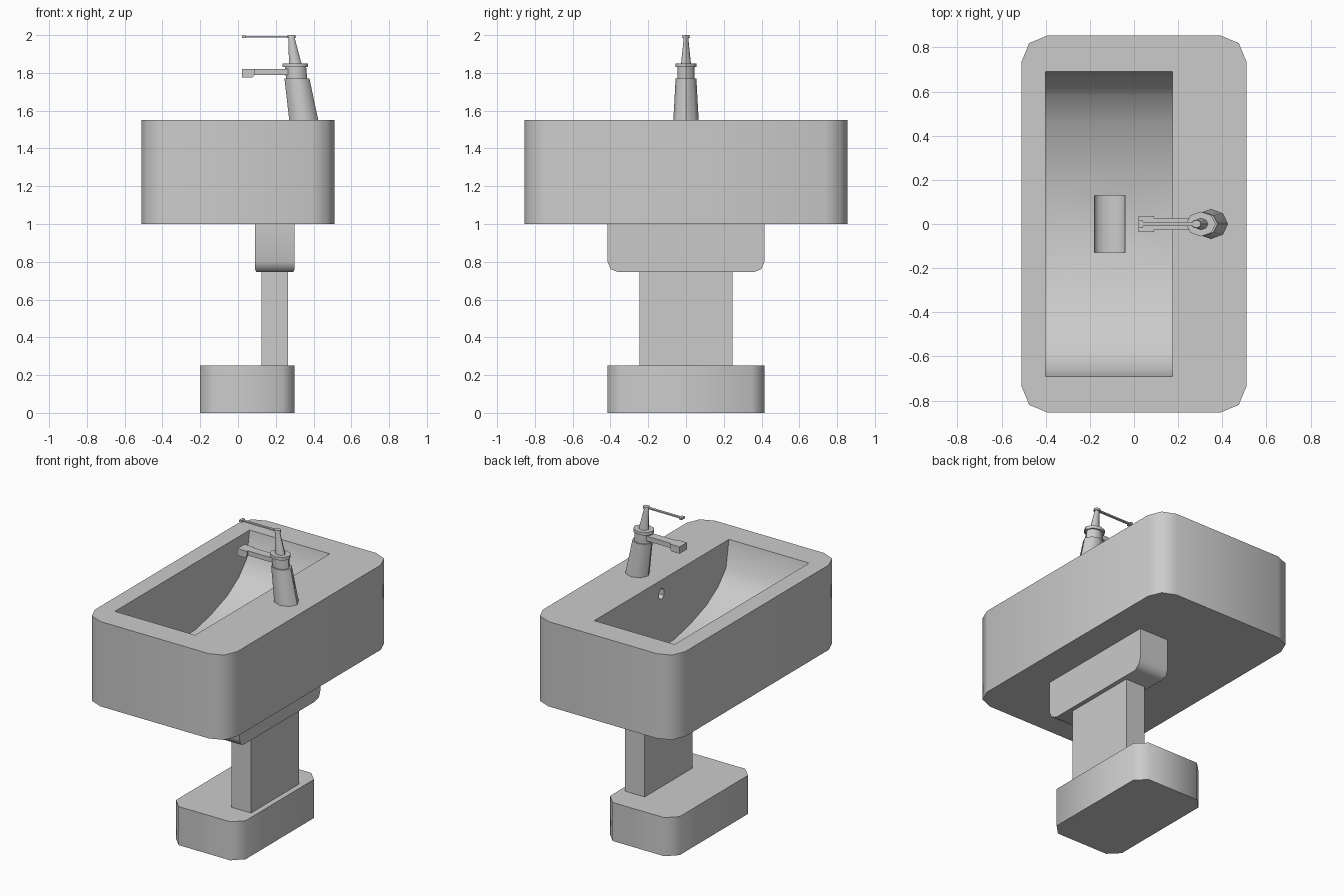
import bpy, bmesh, math
from mathutils import Vector

if "Cube" in bpy.data.objects:
    bpy.data.objects.remove(bpy.data.objects["Cube"])

grey = bpy.data.materials.new("light_grey")
grey.diffuse_color = (0.6, 0.6, 0.6, 1)
grey.use_nodes = True
grey.node_tree.nodes["Principled BSDF"].inputs["Base Color"].default_value = grey.diffuse_color


def finish(name, bm, material=True):
    bmesh.ops.recalc_face_normals(bm, faces=bm.faces)
    me = bpy.data.meshes.new(name)
    bm.to_mesh(me)
    bm.free()
    ob = bpy.data.objects.new(name, me)
    bpy.context.collection.objects.link(ob)
    if material:
        me.materials.append(grey)
    return ob


def smooth(ob, deg=50):
    ob.data.shade_smooth()
    ob.data.set_sharp_from_angle(angle=math.radians(deg))


def loft(name, rings, material=True):
    """Skin a stack of equal-length point rings and cap both ends."""
    bm = bmesh.new()
    vs = [[bm.verts.new(p) for p in r] for r in rings]
    n = len(vs[0])
    for a, b in zip(vs, vs[1:]):
        for i in range(n):
            j = (i + 1) % n
            bm.faces.new((a[i], a[j], b[j], b[i]))
    bm.faces.new(vs[0])
    bm.faces.new(vs[-1])
    return finish(name, bm, material)


def prism(name, pts, axis, lo, hi, material=True):
    """Extrude a 2D outline along x, y or z."""
    def place(p, t):
        c = list(p)
        c.insert("xyz".index(axis), t)
        return Vector(c)
    return loft(name, [[place(p, t) for p in pts] for t in (lo, hi)], material)


def rounded(x0, x1, y0, y1, r, seg):
    """Rectangle outline with corners cut in seg steps."""
    pts = []
    for k, (cx, cy) in enumerate(((x1 - r, y1 - r), (x0 + r, y1 - r),
                                  (x0 + r, y0 + r), (x1 - r, y0 + r))):
        for s in range(seg + 1):
            a = math.pi / 2 * (k + s / seg)
            pts.append((cx + r * math.cos(a), cy + r * math.sin(a)))
    return pts


def box(name, x0, x1, y, z0, z1):
    return prism(name, [(x0, -y), (x1, -y), (x1, y), (x0, y)], "z", z0, z1)


def cut(ob, cutter):
    m = ob.modifiers.new("cut", "BOOLEAN")
    m.operation, m.solver, m.object = "DIFFERENCE", "EXACT", cutter
    bpy.context.view_layer.objects.active = ob
    bpy.ops.object.modifier_apply(modifier=m.name)
    bpy.data.objects.remove(cutter)


# basin block with a swept bowl, a drain trough and an overflow hole
basin = prism("basin", rounded(-.51, .51, -.855, .855, .12, 2), "z", 1.0, 1.55)
half = [(.69, 1.65), (.69, 1.55), (.66, 1.375), (.58, 1.285), (.46, 1.21),
        (.29, 1.15), (.13, 1.115)]
bowl = half + [(-y, z) for y, z in reversed(half)]
cut(basin, prism("bowl_cutter", bowl, "x", -.40, .175, False))
trough = [(-.18, 1.2)] + [(-.11 - .07 * math.cos(a * math.pi / 8),
                           1.10 - .04 * math.sin(a * math.pi / 8))
                          for a in range(9)] + [(-.04, 1.2)]
cut(basin, prism("drain_cutter", trough, "y", -.13, .13, False))
hole = [(.028 * math.sin(a * math.pi / 3), 1.46 + .038 * math.cos(a * math.pi / 3))
        for a in range(6)]
cut(basin, prism("overflow_cutter", hole, "x", .15, .22, False))
smooth(basin)

# bracket below the basin, rounded on its lower ends
r = .055
arc = [(.36 + r * math.sin(a), .80 - r * math.cos(a))
       for a in (math.pi / 2, math.pi / 4, 0)]
outline = [(.415, 1.0)] + arc
outline += [(-y, z) for y, z in reversed(outline)]
bracket = prism("bracket", outline, "x", .09, .30)
for v in bracket.data.vertices:
    if v.co.z < .76:
        v.co.x = .195 + (v.co.x - .195) * .93
smooth(bracket)

# column and foot
box("column", .125, .265, .245, .25, .75)
foot = prism("foot", rounded(-.20, .30, -.415, .415, .065, 1), "z", 0, .25)
smooth(foot)

# leaning tap body: (centre x, z, radius x, radius y)
stack = [(.348, 1.55, .077, .067), (.312, 1.77, .066, .055),
         (.310, 1.77, .056, .046), (.305, 1.83, .056, .046),
         (.303, 1.83, .067, .056), (.303, 1.85, .067, .056),
         (.303, 1.85, .033, .026), (.283, 1.985, .017, .012),
         (.283, 1.985, .023, .020), (.283, 2.0, .021, .018)]
tap = loft("tap_body", [[(c + rx * math.cos(i * math.pi / 4),
                          ry * math.sin(i * math.pi / 4), z) for i in range(8)]
                        for c, z, rx, ry in stack])
smooth(tap)

# spout and lever
box("spout_arm", .08, .28, .027, 1.79, 1.82)
prism("spout_tip", [(.02, 1.775), (.075, 1.775), (.09, 1.79), (.09, 1.82), (.02, 1.82)],
      "y", -.037, .037)
box("lever_rod", .035, .275, .008, 1.988, 1.996)
box("lever_end", .02, .04, .016, 1.985, 1.998)
